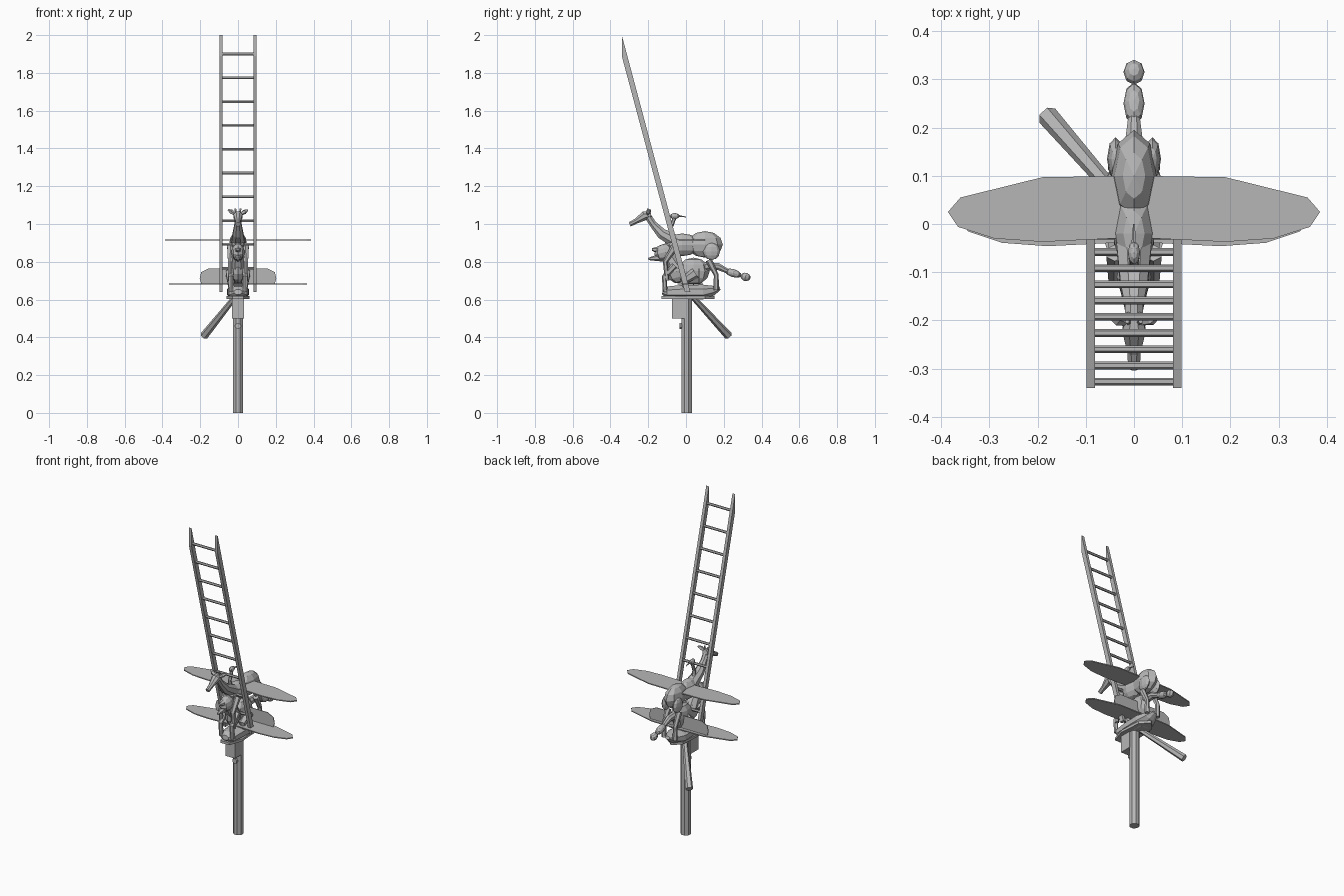
import bpy, bmesh, math
from mathutils import Vector

grey = bpy.data.materials.new("plain grey")
grey.diffuse_color = (0.47, 0.47, 0.47, 1)


def finish(name, bm):
    bmesh.ops.recalc_face_normals(bm, faces=bm.faces)
    me = bpy.data.meshes.new(name)
    bm.to_mesh(me)
    bm.free()
    me.materials.append(grey)
    ob = bpy.data.objects.new(name, me)
    bpy.context.collection.objects.link(ob)
    return ob


def tube(name, path, sides=8, squash=1.0):
    """Faceted tube through (x, y, z, radius) points; squash scales its sideways width."""
    bm = bmesh.new()
    pts = [Vector(p[:3]) for p in path]
    rings = []
    for i, p in enumerate(pts):
        d = (pts[min(i + 1, len(pts) - 1)] - pts[max(i - 1, 0)]).normalized()
        ref = Vector((1, 0, 0)) if abs(d.x) < 0.9 else Vector((0, 0, 1))
        v = d.cross(ref).normalized()
        u = v.cross(d).normalized()
        ring = []
        for k in range(sides):
            a = 2 * math.pi * (k + 0.5) / sides
            ring.append(bm.verts.new(p + path[i][3] * (u * squash * math.cos(a) + v * math.sin(a))))
        rings.append(ring)
    for a, b in zip(rings, rings[1:]):
        for k in range(sides):
            j = (k + 1) % sides
            bm.faces.new((a[k], a[j], b[j], b[k]))
    bm.faces.new(rings[0])
    bm.faces.new(rings[-1])
    return finish(name, bm)


def prism(name, outline, axis, lo, hi):
    """Extrude a 2D outline along an axis between lo and hi."""
    def place(a, b, t):
        return {"x": (t, a, b), "y": (a, t, b), "z": (a, b, t)}[axis]
    bm = bmesh.new()
    low = [bm.verts.new(place(a, b, lo)) for a, b in outline]
    high = [bm.verts.new(place(a, b, hi)) for a, b in outline]
    bm.faces.new(low)
    bm.faces.new(high)
    for i in range(len(low)):
        j = (i + 1) % len(low)
        bm.faces.new((low[i], low[j], high[j], high[i]))
    return finish(name, bm)


def blob(name, loc, size, tilt=0.0, seg=8):
    """Low-poly ellipsoid, long axis along y, tilted about x."""
    bm = bmesh.new()
    bmesh.ops.create_uvsphere(bm, u_segments=seg, v_segments=6, radius=1)
    ob = finish(name, bm)
    ob.location, ob.scale, ob.rotation_euler = loc, size, (tilt, 0, 0)
    return ob


# Support pole, mounting box, peg and slanted handle
tube("pole", [(0, 0.003, 0, 0.03), (0, 0.003, 0.61, 0.03)], 8)
prism("mounting_box", [(-0.075, 0.5), (0, 0.5), (0, 0.61), (-0.075, 0.61)], "x", -0.032, 0.032)
tube("peg", [(0, -0.034, 0.46, 0.016), (0, 0, 0.46, 0.016)], 8)
tube("handle", [(-0.01, 0.03, 0.62, 0.014), (-0.18, 0.225, 0.408, 0.022)], 6)

# Ladder leaning forward
for s in (-1, 1):
    prism("ladder_rail", [(-0.34, 2.0), (-0.34, 1.89), (-0.006, 0.64), (0.023, 0.64)],
          "x", s * 0.081, s * 0.099)
for i in range(10):
    z = 1.9 - 0.126 * i
    y = -0.327 + 0.267 * (1.9 - z)
    tube("ladder_rung", [(-0.085, y, z, 0.008), (0.085, y, z, 0.008)], 6)

# Two thin wings, one above the other, and an upright board
half = [(0, 0.1), (0.19, 0.097), (0.36, 0.055), (0.386, 0.025),
        (0.365, -0.006), (0.29, -0.03), (0.19, -0.037), (0, -0.028)]
full = half + [(-x, y) for x, y in half[-2:0:-1]]
prism("upper_wing", full, "z", 0.912, 0.918)
prism("lower_wing", [(x * 0.945, y - 0.009) for x, y in full], "z", 0.68, 0.686)
board = [(-0.195, 0.685), (0.195, 0.685), (0.203, 0.71), (0.195, 0.745), (0.155, 0.765),
         (-0.155, 0.765), (-0.195, 0.745), (-0.203, 0.71)]
prism("upright_board", board, "y", 0.067, 0.071)

# Boat-like base
tube("hull", [(0, -0.125, 0.64, 0.015), (0, -0.1, 0.637, 0.035), (0, -0.02, 0.64, 0.04),
              (0, 0.09, 0.64, 0.042), (0, 0.145, 0.648, 0.028), (0, 0.18, 0.66, 0.01)], 8, 1.5)
prism("hull_floor", [(-0.03, -0.13), (0.03, -0.13), (0.06, -0.04), (0.05, 0.1), (0, 0.15),
                     (-0.05, 0.1), (-0.06, -0.04)], "z", 0.603, 0.618)

# Lower crouching animal with a round-ended tail
blob("lower_body", (0, 0.04, 0.75), (0.042, 0.085, 0.072))
blob("lower_chest", (0, -0.05, 0.75), (0.038, 0.055, 0.065), 0.3)
blob("lower_head", (0, -0.11, 0.85), (0.036, 0.058, 0.046), 0.2)
tube("lower_neck", [(0, -0.05, 0.76, 0.045), (0, -0.1, 0.84, 0.035)], 8)
tube("lower_snout", [(0, -0.12, 0.86, 0.03), (0, -0.18, 0.865, 0.007)], 6)
tube("lower_jaw", [(0, -0.11, 0.825, 0.026), (0, -0.2, 0.815, 0.006)], 6)
tube("tail_link", [(0, 0.1, 0.775, 0.025), (0, 0.17, 0.775, 0.02), (0, 0.22, 0.75, 0.013)], 8)
blob("tail_middle", (0, 0.25, 0.74), (0.022, 0.046, 0.021), -0.3)
blob("tail_tip", (0, 0.315, 0.72), (0.022, 0.027, 0.022), -0.3)
for s in (-1, 1):
    x = s * 0.038
    tube("lower_front_leg", [(x, -0.06, 0.78, 0.018), (x, -0.115, 0.72, 0.014),
                             (x, -0.11, 0.64, 0.012)], 6)
    tube("lower_thigh", [(x, 0.05, 0.74, 0.03), (x, -0.01, 0.7, 0.022), (x, 0.0, 0.65, 0.014)], 6)
    tube("lower_hind_leg", [(x, 0.12, 0.81, 0.018), (x, 0.16, 0.73, 0.013),
                            (x, 0.16, 0.65, 0.015)], 6)

# Upper long-necked animal
blob("upper_body", (0, 0.1, 0.892), (0.047, 0.095, 0.07))
blob("upper_chest", (0, -0.02, 0.89), (0.044, 0.095, 0.06))
tube("upper_neck", [(0, -0.04, 0.9, 0.04), (0, -0.13, 0.95, 0.03), (0, -0.175, 1.0, 0.02),
                    (0, -0.205, 1.045, 0.02)], 8)
tube("upper_head", [(0, -0.185, 1.05, 0.018), (0, -0.22, 1.043, 0.026), (0, -0.265, 1.015, 0.015),
                    (0, -0.298, 0.998, 0.013)], 8)
for s in (-1, 1):
    tube("ear", [(s * 0.012, -0.205, 1.05, 0.007), (s * 0.035, -0.198, 1.065, 0.013),
                 (s * 0.052, -0.19, 1.075, 0.004)], 5)
    tube("horn", [(s * 0.01, -0.205, 1.055, 0.006), (s * 0.014, -0.202, 1.082, 0.005)], 5)
    blob("upper_haunch", (s * 0.038, 0.135, 0.855), (0.018, 0.045, 0.045))
    tube("upper_front_leg", [(s * 0.04, -0.06, 0.88, 0.02), (s * 0.042, -0.11, 0.8, 0.013),
                             (s * 0.042, -0.1, 0.7, 0.012)], 6)

# Small upright figure with a thin beak on the back
tube("small_stem", [(0, -0.075, 0.94, 0.014), (0, -0.08, 0.98, 0.01), (0, -0.062, 1.03, 0.01)], 6)
blob("small_head", (0, -0.06, 1.042), (0.013, 0.025, 0.016))
tube("small_beak", [(0, -0.05, 1.045, 0.006), (0, 0.0, 1.037, 0.002)], 5)
